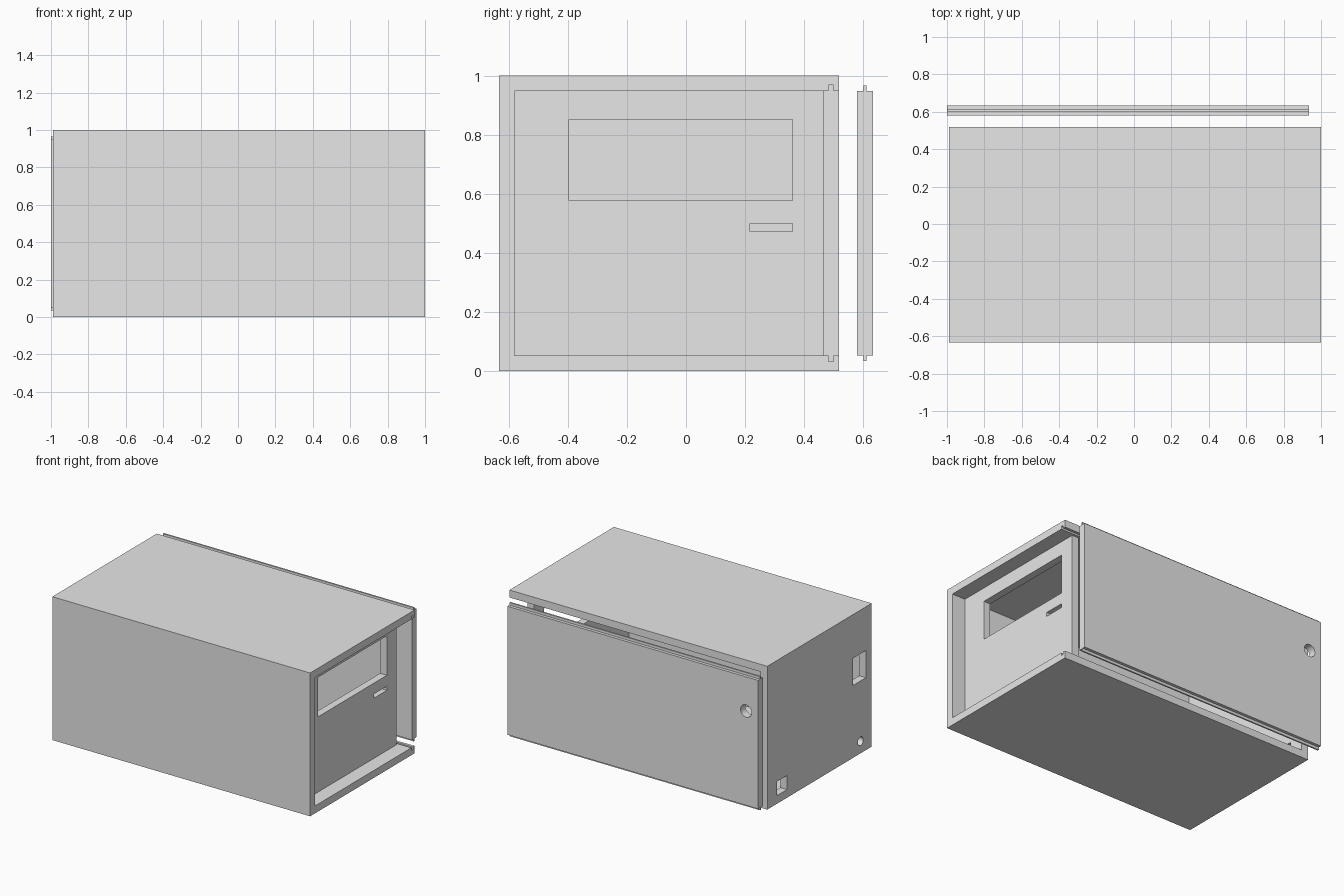
import bpy
import bmesh
from math import radians
from mathutils import Matrix

cube = bpy.data.objects.get("Cube")
if cube:
    bpy.data.objects.remove(cube, do_unlink=True)

grey = bpy.data.materials.new("plain grey")
grey.use_nodes = True
grey.diffuse_color = (0.8, 0.8, 0.8, 1)
grey.node_tree.nodes["Principled BSDF"].inputs["Base Color"].default_value = (0.8, 0.8, 0.8, 1)

# Overall dimensions
LEFT, RIGHT = 1.0, -0.99
FRONT, BACK = -0.633, 0.518
HEIGHT, WALL = 1.0, 0.052
LOW, HIGH = WALL, HEIGHT - WALL


def finish(name, bm):
    bmesh.ops.recalc_face_normals(bm, faces=bm.faces)
    mesh = bpy.data.meshes.new(name)
    bm.to_mesh(mesh)
    bm.free()
    mesh.materials.append(grey)
    obj = bpy.data.objects.new(name, mesh)
    bpy.context.collection.objects.link(obj)
    return obj


def box(name, xs, ys, zs):
    bm = bmesh.new()
    spans = (xs, ys, zs)
    centre = Matrix.Translation([(a + b) / 2 for a, b in spans])
    size = Matrix.Diagonal([b - a for a, b in spans] + [1])
    bmesh.ops.create_cube(bm, size=1, matrix=centre @ size)
    return finish(name, bm)


def cylinder(name, centre, radius, axis):
    bm = bmesh.new()
    turn = Matrix.Rotation(radians(90), 4, "Y" if axis == "x" else "X")
    bmesh.ops.create_cone(bm, cap_ends=True, segments=32, radius1=radius, radius2=radius,
                          depth=0.3, matrix=Matrix.Translation(centre) @ turn)
    return finish(name, bm)


def cut(obj, *cutters):
    for cutter in cutters:
        mod = obj.modifiers.new("cut", "BOOLEAN")
        mod.operation = "DIFFERENCE"
        mod.solver = "EXACT"
        mod.object = cutter
        cutter.hide_render = True
        bpy.context.view_layer.objects.active = obj
        bpy.ops.object.modifier_apply(modifier=mod.name)
        bpy.data.objects.remove(cutter, do_unlink=True)


def smooth_round_holes(obj):
    bpy.ops.object.select_all(action="DESELECT")
    obj.select_set(True)
    bpy.context.view_layer.objects.active = obj
    bpy.ops.object.shade_smooth_by_angle(angle=radians(30))


# Case: open at the back and at one end, with rails for the sliding panel
case = box("case", (RIGHT, LEFT), (FRONT, BACK), (0, HEIGHT))
inner = RIGHT + WALL
cut(case,
    box("cavity", (inner, LEFT + 0.1), (FRONT + WALL, BACK + 0.1), (LOW, HIGH)),
    box("rail_grooves", (inner, LEFT + 0.1), (0.483, 0.499), (LOW - 0.02, HIGH + 0.02)))

# Connector openings in the closed end
end = (RIGHT - 0.1, inner + 0.1)
cut(case,
    box("large_port", end, (-0.57, -0.425), (0.505, 0.695)),
    box("small_port", end, (0.3, 0.41), (LOW + 0.005, 0.155)),
    cylinder("cable_hole", (RIGHT, -0.51, 0.085), 0.03, "x"))
smooth_round_holes(case)

# Recessed end panel with a display window and a slot
face = LEFT - 0.103
end_panel = box("end_panel", (face - WALL, face), (FRONT + WALL, BACK - WALL), (LOW, HIGH))
through = (face - 0.2, face + 0.1)
cut(end_panel,
    box("window", through, (-0.397, 0.36), (0.577, 0.852)),
    box("slot", through, (0.217, 0.36), (0.472, 0.5)))

# Sliding back panel: a tongued profile drawn along the length
inside, outside = 0.58, 0.633
t0, t1, tip = 0.601, 0.612, 0.018
upper = [(outside, HIGH), (t1, HIGH), (t1, HIGH + tip),
         (t0, HIGH + tip), (t0, HIGH), (inside, HIGH)]
profile = upper + [(y, HEIGHT - z) for y, z in reversed(upper)]
bm = bmesh.new()
outline = bm.faces.new([bm.verts.new((-1, y, z)) for y, z in profile])
extruded = bmesh.ops.extrude_face_region(bm, geom=[outline])["geom"]
bmesh.ops.translate(bm, vec=(1.935, 0, 0),
                    verts=[v for v in extruded if isinstance(v, bmesh.types.BMVert)])
if outline.is_valid and len([f for f in bm.faces if f.calc_center_median().x < -0.99]) == 0:
    bm.faces.new([v for v in outline.verts])
back_panel = finish("sliding_back_panel", bm)
cut(back_panel, cylinder("finger_hole", (-0.907, inside, 0.71), 0.043, "y"))
smooth_round_holes(back_panel)
